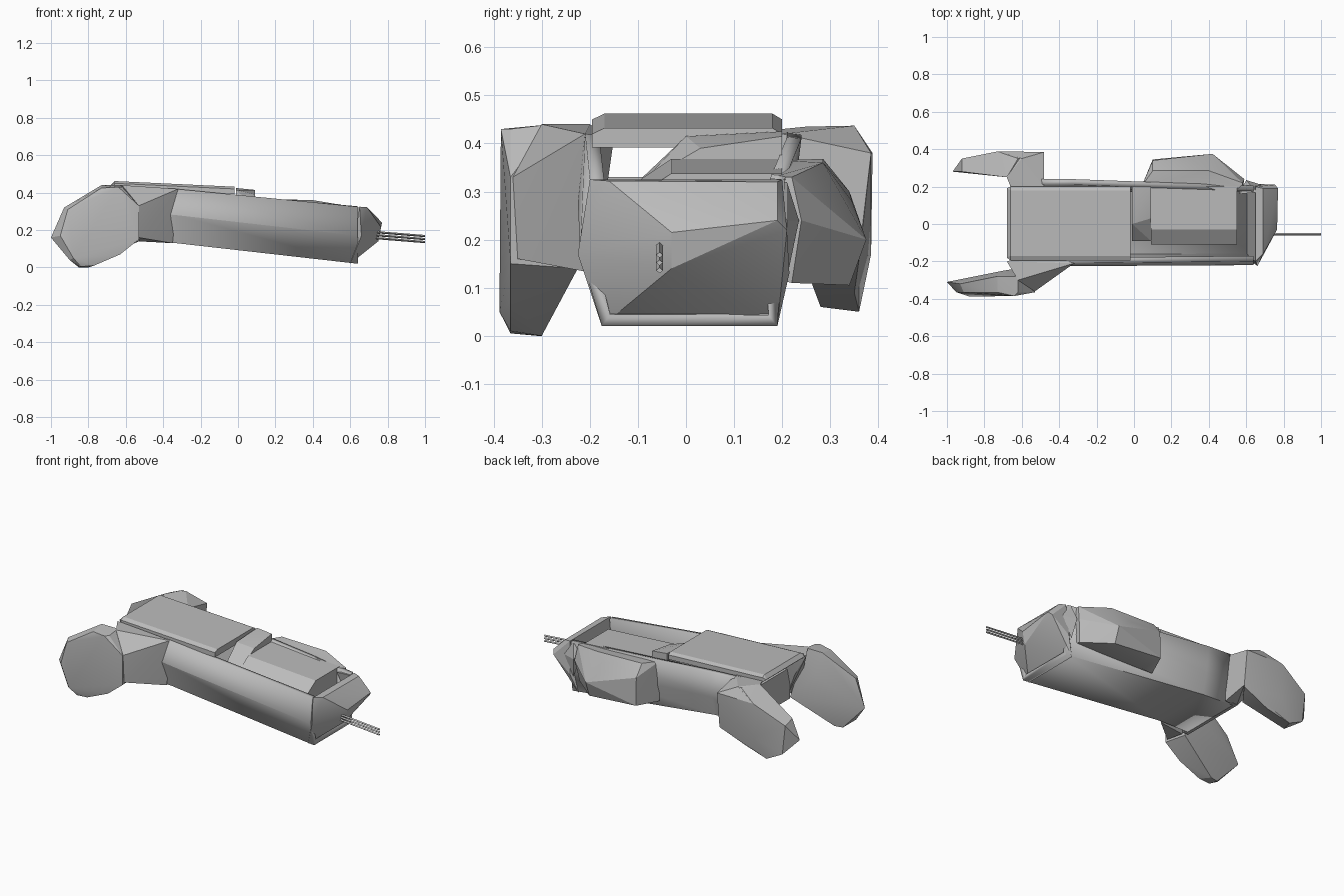
import bpy, bmesh, math
from mathutils import Vector

if "Cube" in bpy.data.objects:
    bpy.data.objects.remove(bpy.data.objects["Cube"])

grey = bpy.data.materials.new("hull grey")
grey.use_nodes = True
GREY = (0.5, 0.5, 0.5, 1)
grey.diffuse_color = GREY
grey.node_tree.nodes["Principled BSDF"].inputs["Base Color"].default_value = GREY


def finish(name, bm, angle=18):
    mesh = bpy.data.meshes.new(name)
    bm.to_mesh(mesh)
    bm.free()
    mesh.materials.append(grey)
    ob = bpy.data.objects.new(name, mesh)
    bpy.context.collection.objects.link(ob)
    bpy.ops.object.select_all(action="DESELECT")
    ob.select_set(True)
    bpy.context.view_layer.objects.active = ob
    bpy.ops.object.shade_smooth_by_angle(angle=math.radians(angle))
    return ob


def hull(name, points):
    """Faceted solid wrapped around a few corner points."""
    bm = bmesh.new()
    for p in points:
        bm.verts.new(p)
    res = bmesh.ops.convex_hull(bm, input=bm.verts)
    loose = [g for g in res["geom_interior"] if isinstance(g, bmesh.types.BMVert)]
    bmesh.ops.delete(bm, geom=loose, context="VERTS")
    bmesh.ops.recalc_face_normals(bm, faces=bm.faces)
    return finish(name, bm)


def prism(name, profile, y0, y1):
    """Side profile in x and z, extended across y."""
    return hull(name, [(x, y, z) for x, z in profile for y in (y0, y1)])


# Open-topped tub, lofted from three cross sections of (y, z)
sections = {
    -0.54: [(-.20, .41), (-.22, .30), (-.19, .14), (.19, .14), (.22, .30), (.24, .42)],
    -0.33: [(-.21, .42), (-.225, .28), (-.18, .13), (.19, .13), (.22, .25), (.24, .41)],
    0.64: [(-.20, .325), (-.22, .17), (-.175, .02), (.19, .02), (.20, .17), (.205, .325)],
}
bm = bmesh.new()
rings = [[bm.verts.new((x, y, z)) for y, z in ring] for x, ring in sections.items()]
for a, b in zip(rings, rings[1:]):
    for i in range(len(a) - 1):
        bm.faces.new((a[i], a[i + 1], b[i + 1], b[i]))
tub = finish("tub_body", bm)
wall = tub.modifiers.new("wall", "SOLIDIFY")
wall.thickness = 0.03
wall.offset = -1

# Low wall closing the tub at the tail
prism("tail_wall", [(-.56, .14), (-.52, .14), (-.56, .33), (-.52, .33)], -.21, .21)

# Bevelled nose
hull("nose", [
    (.65, -.20, .325), (.65, .20, .325), (.69, -.16, .322), (.69, .19, .32),
    (.765, -.03, .215), (.77, .19, .24), (.755, .21, .22), (.66, -.225, .17),
    (.75, -.03, .14), (.60, -.175, .02), (.60, .19, .02), (.64, .215, .13)])

# Roof plate with drooped edges
hull("roof_plate", [
    (x, y, z + dz) for x, z in ((-.66, .462), (-.02, .432))
    for y, dz in ((-.17, 0), (.18, 0), (-.195, -.012), (.2, -.012), (-.195, -.04), (.2, -.04))
] + [(-.68, -.18, .44), (-.68, .19, .44)])

# Bracket under the leading edge of the roof
hull("roof_bracket", [
    (-.01, .0, .415), (-.01, .2, .425), (.09, .03, .39), (.09, .2, .415),
    (-.01, -.09, .33), (.09, -.09, .32), (.09, .2, .32), (-.01, .2, .32)])

# Engine deck inside the tub, and the pod hanging over its far side
hull("engine_deck", [
    (x, y, z + s) for x, s in ((.09, 0), (.55, -.03))
    for y, z in ((-.03, .368), (.2, .368), (-.11, .315), (-.11, .24), (.2, .24))])
hull("side_pod", [
    (.04, .20, .365), (.10, .285, .368), (.04, .20, .12), (.10, .34, .30),
    (.10, .345, .13), (.12, .22, .11), (.30, .345, .28), (.42, .375, .20),
    (.42, .34, .105), (.40, .285, .36), (.59, .24, .24), (.58, .22, .33),
    (.57, .22, .11), (.58, .18, .33), (.57, .18, .12)])
hull("pod_link", [
    (.56, .16, .32), (.66, .17, .32), (.62, .21, .32), (.60, .235, .24),
    (.68, .21, .24), (.62, .21, .12)])

# Front side: shoulder and rounded paddle
hull("front_shoulder", [
    (-.32, -.21, .42), (-.35, -.19, .13), (-.53, -.36, .33), (-.53, -.225, .14),
    (-.53, -.35, .16), (-.62, -.30, .44), (-.68, -.20, .44), (-.60, -.2, .3),
    (-.5, -.15, .41)])
outline = [(-.95, .17), (-.91, .31), (-.73, .425), (-.62, .43), (-.53, .33),
           (-.53, .15), (-.63, .07), (-.77, .01), (-.84, .005), (-.9, .04)]
hull("front_paddle", [(x, -.365, z) for x, z in outline] + [
    (-1, -.31, .16), (-.93, -.32, .32), (-.73, -.28, .44), (-.62, -.28, .44),
    (-.64, -.385, .43), (-.55, -.225, .14), (-.88, -.388, .05), (-.80, -.30, 0),
    (-.85, -.31, 0), (-.70, -.25, .30)])

# Back side: arm and paddle
hull("back_shoulder", [
    (-.48, .20, .42), (-.48, .385, .38), (-.48, .36, .17), (-.48, .20, .14),
    (-.56, .20, .14), (-.68, .25, .435), (-.66, .20, .43), (-.60, .35, .437),
    (-.73, .388, .38)])
paddle = hull("back_paddle", [
    (-.48, .385, .38), (-.48, .36, .16), (-.56, .25, .14), (-.68, .25, .435),
    (-.62, .35, .437), (-.73, .388, .38), (-.73, .385, .17), (-.92, .35, .28),
    (-.97, .28, .18), (-.92, .28, .30), (-.83, .28, .06), (-.80, .36, .05),
    (-.90, .35, .10), (-.65, .35, .09)])

# Recessed outlet in the paddle's tail end
bm = bmesh.new()
bm.from_mesh(paddle.data)
bm.normal_update()
tail = min(bm.faces, key=lambda f: f.normal.dot(Vector((1, 0, .6))))
bmesh.ops.inset_individual(bm, faces=[tail], thickness=0.012, depth=-0.03)
bm.to_mesh(paddle.data)
bm.free()

# Three slim gun rods stacked on the nose
for name, drop in (("upper", 0), ("middle", .016), ("lower", .032)):
    hull(name + "_gun_rod", [
        (x, -.055 + dy, z - drop + dz) for x, z in ((.70, .192), (1, .168))
        for dy, dz in ((-.007, 0), (.007, 0), (0, .006), (0, -.006))])
